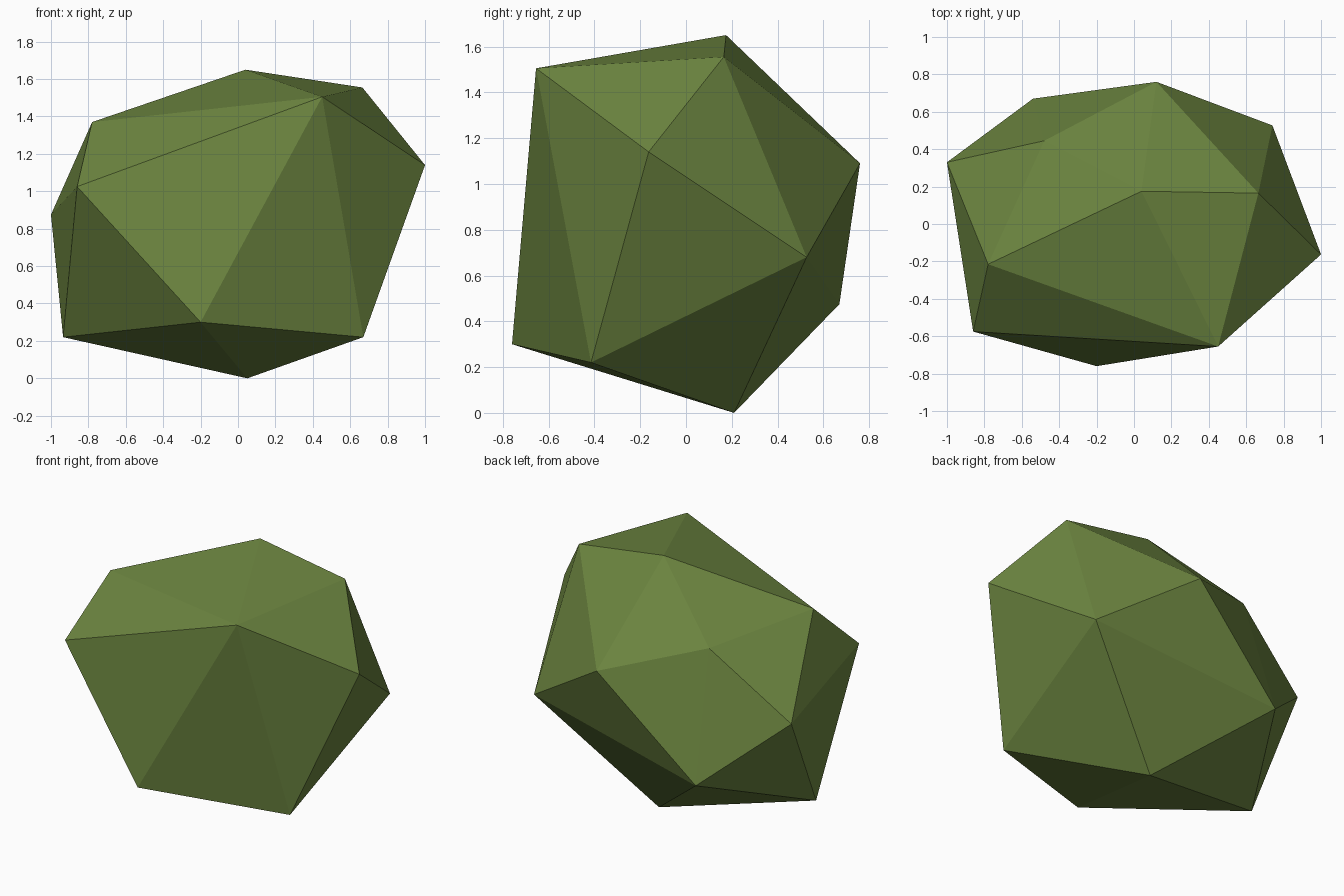
import bpy, bmesh

if "Cube" in bpy.data.objects:
    bpy.data.objects.remove(bpy.data.objects["Cube"])

# Leafy green, flat colour
green = bpy.data.materials.new("leaf_green")
green.diffuse_color = (0.147, 0.231, 0.05, 1.0)
green.use_nodes = True
green.node_tree.nodes["Principled BSDF"].inputs["Base Color"].default_value = green.diffuse_color

# Corner points of the faceted boulder-shaped bush, from the ground up
corners = [
    (0.05, 0.21, 0.0),
    (0.67, -0.415, 0.22), (-0.935, -0.02, 0.22), (-0.20, -0.76, 0.30),
    (-0.54, 0.67, 0.475), (0.74, 0.527, 0.68), (-1.0, 0.33, 0.875),
    (-0.86, -0.575, 1.025), (0.12, 0.76, 1.09), (1.0, -0.163, 1.14),
    (-0.48, 0.445, 1.28), (-0.78, -0.215, 1.37),
    (0.45, -0.655, 1.505), (0.665, 0.165, 1.555), (0.04, 0.175, 1.65),
]

# Wrap the corners in flat triangular facets
bm = bmesh.new()
for c in corners:
    bm.verts.new(c)
bmesh.ops.convex_hull(bm, input=bm.verts)
bmesh.ops.recalc_face_normals(bm, faces=bm.faces)
mesh = bpy.data.meshes.new("faceted_bush")
bm.to_mesh(mesh)
bm.free()
mesh.materials.append(green)
bush = bpy.data.objects.new("faceted_bush", mesh)
bpy.context.collection.objects.link(bush)
